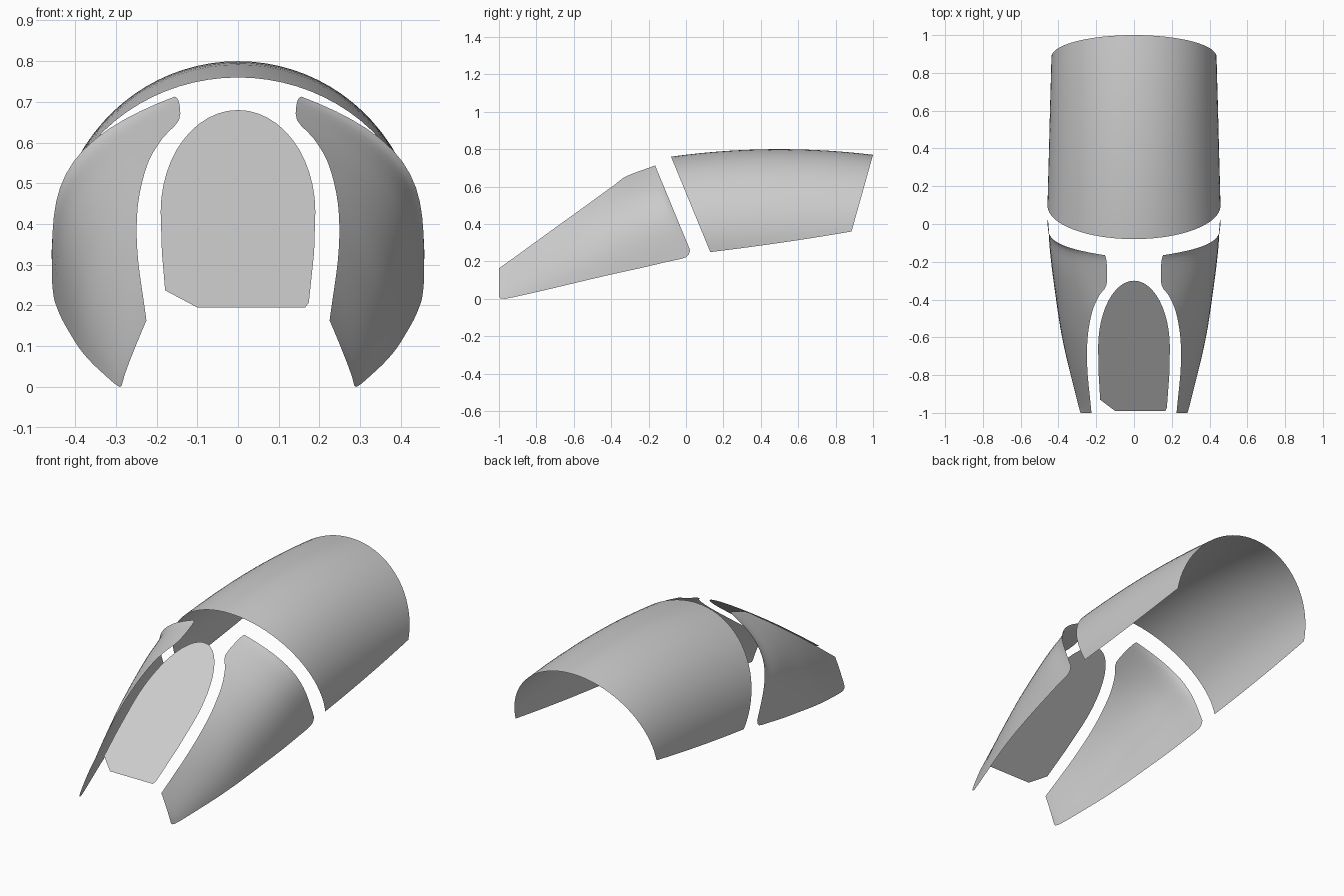
import bpy
import bmesh
from math import asin, cos, sin, pi
from mathutils import Vector

cube = bpy.data.objects.get("Cube")
if cube:
    bpy.data.objects.remove(cube, do_unlink=True)

# Single glass colour
grey = bpy.data.materials.new("neutral_grey")
grey.use_nodes = True
colour = (0.6, 0.6, 0.6, 1)
grey.diffuse_color = colour
grey.node_tree.nodes["Principled BSDF"].inputs["Base Color"].default_value = colour


def lerp(a, b, t):
    return a + (b - a) * t


def finish(name, bm):
    mesh = bpy.data.meshes.new(name)
    bm.to_mesh(mesh)
    bm.free()
    mesh.materials.append(grey)
    obj = bpy.data.objects.new(name, mesh)
    bpy.context.collection.objects.link(obj)
    return obj


def sheet(name, rows, side=1):
    """Skin a grid of points; side -1 mirrors it across x."""
    bm = bmesh.new()
    grid = [[bm.verts.new((side * p[0], p[1], p[2])) for p in row] for row in rows]
    for a, b in zip(grid, grid[1:]):
        for j in range(len(a) - 1):
            quad = [a[j], b[j], b[j + 1], a[j + 1]]
            bm.faces.new(quad if side > 0 else quad[::-1])
    return finish(name, bm)


def smooth_stations(stations, steps):
    """Catmull-Rom interpolation through vectors of any length."""
    result = []
    last = len(stations) - 1
    for i in range(last):
        p0, p1 = stations[max(i - 1, 0)], stations[i]
        p2, p3 = stations[i + 1], stations[min(i + 2, last)]
        for k in range(steps):
            t = k / steps
            result.append([b + t / 2 * (c - a + t * (2 * a - 5 * b + 4 * c - d
                           + t * (3 * (b - c) + d - a)))
                           for a, b, c, d in zip(p0, p1, p2, p3)])
    return result + [stations[-1]]


# Main canopy: elliptical arches leaning from the front edge to the rear edge
arches, around = 14, 44
rows = []
for i in range(arches + 1):
    s = i / arches
    y_low, z_low = lerp(0.13, 0.885, s), lerp(0.25, 0.36, s) - 0.02 * s * (1 - s)
    y_top = lerp(-0.08, 1.0, s)
    z_top = lerp(0.76, 0.77, s) + 0.14 * s * (1 - s)
    z_mid, half = lerp(0.33, 0.36, s), lerp(0.458, 0.437, s)
    height = z_top - z_mid
    start = asin((z_low - z_mid) / height)
    row = []
    for j in range(around + 1):
        angle = lerp(start, pi - start, j / around)
        z = z_mid + height * sin(angle)
        row.append((half * cos(angle), lerp(y_low, y_top, (z - z_low) / (z_top - z_low)), z))
    rows.append(row)
sheet("main_canopy", rows)

# Side panels: stations of upper edge, lower edge and bulge power
stations = [
    ((0.225, -1, 0.163), (0.283, -1, 0.015), 1.1),
    ((0.232, -0.93, 0.213), (0.292, -0.97, 0), 1.3),
    ((0.245, -0.8, 0.307), (0.335, -0.8, 0.036), 1.7),
    ((0.249, -0.68, 0.394), (0.364, -0.68, 0.064), 2),
    ((0.242, -0.57, 0.473), (0.39, -0.55, 0.095), 2.4),
    ((0.22, -0.46, 0.553), (0.412, -0.4, 0.13), 2.8),
    ((0.185, -0.38, 0.611), (0.432, -0.24, 0.165), 3.2),
    ((0.145, -0.32, 0.655), (0.446, -0.1, 0.198), 3.5),
    ((0.145, -0.2, 0.7), (0.453, 0, 0.222), 3.8),
    ((0.155, -0.165, 0.713), (0.457, 0.022, 0.26), 4),
]
stations = [[*top, *low, power] for top, low, power in stations]
rows = []
for xt, yt, zt, xl, yl, zl, power in smooth_stations(stations, 3):
    row = []
    for j in range(17):
        t = 1 - (j / 16)
        t = t ** 1.5
        bulge = 1 - (1 - t) ** power
        row.append((lerp(xt, xl, bulge), lerp(yt, yl, t), lerp(zt, zl, t)))
    rows.append(row)
sheet("left_side_panel", rows)
sheet("right_side_panel", rows, -1)

# Windscreen: flat sloping plate with an arched top and one clipped corner
outline = [(-0.1, 0.195), (0.165, 0.195), (0.174, 0.207), (0.187, 0.33)]
outline += [(0.19 * cos(pi * k / 24), 0.43 + 0.25 * sin(pi * k / 24)) for k in range(25)]
outline += [(-0.187, 0.33), (-0.179, 0.237)]
bm = bmesh.new()
bm.faces.new([bm.verts.new(Vector((x, lerp(-0.99, -0.3, (z - 0.195) / 0.485), z)))
              for x, z in outline])
finish("windscreen", bm)

# Smooth shading on the curved parts
for obj in bpy.context.collection.objects:
    if obj.name.endswith(("canopy", "panel")):
        obj.data.shade_smooth()
